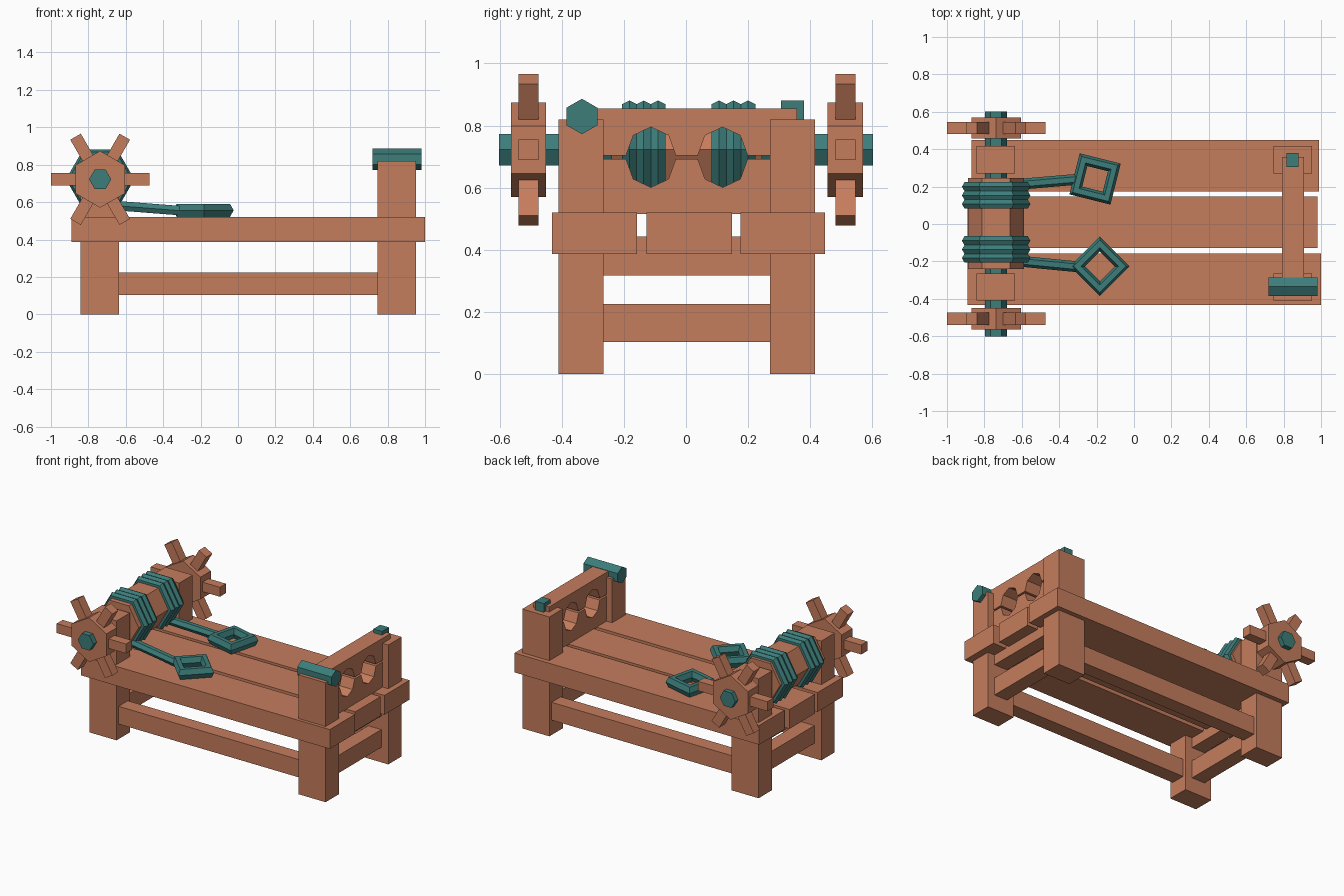
import bpy, bmesh, math
from mathutils import Vector, Matrix

if "Cube" in bpy.data.objects:
    bpy.data.objects.remove(bpy.data.objects["Cube"])


def material(name, rgb):
    m = bpy.data.materials.new(name)
    m.diffuse_color = (*rgb, 1)
    m.use_nodes = True
    m.node_tree.nodes["Principled BSDF"].inputs["Base Color"].default_value = m.diffuse_color
    return m


WOOD = material("reddish wood", (0.56, 0.205, 0.11))
TEAL = material("teal rope and metal", (0.045, 0.205, 0.195))


def make(name, bm, mat):
    bmesh.ops.recalc_face_normals(bm, faces=bm.faces)
    me = bpy.data.meshes.new(name)
    bm.to_mesh(me)
    bm.free()
    me.materials.append(mat)
    ob = bpy.data.objects.new(name, me)
    bpy.context.collection.objects.link(ob)
    return ob


def box(name, x, y, z, mat=WOOD):
    bm = bmesh.new()
    size = [b - a for a, b in (x, y, z)]
    mid = [(a + b) / 2 for a, b in (x, y, z)]
    bmesh.ops.create_cube(bm, size=1, matrix=Matrix.Translation(mid) @ Matrix.Diagonal((*size, 1)))
    return make(name, bm, mat)


def extrude(bm, pts, vec):
    f = bm.faces.new([bm.verts.new(p) for p in pts])
    r = bmesh.ops.extrude_face_region(bm, geom=[f], use_keep_orig=True)
    bmesh.ops.translate(bm, vec=vec, verts=[v for v in r["geom"] if isinstance(v, bmesh.types.BMVert)])


def rod(name, a, b, r, mat, turn=0.0, sides=6):
    """Prism from a to b; the first corner lies sideways, rotated by turn."""
    a, b = Vector(a), Vector(b)
    d = (b - a).normalized()
    u = d.cross(Vector((0, 0, 1))).normalized()
    w = u.cross(d)
    angles = [turn + math.tau * i / sides for i in range(sides)]
    bm = bmesh.new()
    extrude(bm, [a + r * (math.cos(t) * u + math.sin(t) * w) for t in angles], b - a)
    return make(name, bm, mat)


def ring(name, loc, rot, major, minor, seg):
    bpy.ops.mesh.primitive_torus_add(major_segments=seg, minor_segments=6, major_radius=major,
                                     minor_radius=minor, location=loc, rotation=rot)
    ob = bpy.context.object
    ob.name = name
    ob.data.materials.append(TEAL)
    for p in ob.data.polygons:
        p.use_smooth = False
    return ob


# Bed planks
box("front_plank", (-0.89, 1.0), (-0.432, -0.157), (0.387, 0.52))
box("middle_plank", (-0.89, 0.98), (-0.127, 0.148), (0.387, 0.52))
box("back_plank", (-0.87, 0.99), (0.175, 0.448), (0.387, 0.52))

# Legs that continue upward as posts
for end, x in (("drum", (-0.843, -0.636)), ("stock", (0.747, 0.953))):
    box("front_%s_post" % end, x, (-0.41, -0.265), (0, 0.82))
    box("back_%s_post" % end, x, (0.27, 0.416), (0, 0.82))
    c = sum(x) / 2
    # End rails
    box(end + "_lower_rail", (c - 0.05, c + 0.05), (-0.28, 0.28), (0.103, 0.225))
    box(end + "_upper_rail", (c - 0.05, c + 0.05), (-0.28, 0.28), (0.318, 0.442))

# Long rails
for side, y in (("front", -0.337), ("back", 0.343)):
    box(side + "_long_rail", (-0.66, 0.77), (y - 0.05, y + 0.05), (0.103, 0.225))


# Stock boards with half-octagon notches along the meeting edge
def stock(name, y0, y1, edge, far):
    s = 1 if far > edge else -1
    pts = [(0.79, y0, far), (0.79, y0, edge)]
    for c in (-0.113, 0.118):
        for i in range(5):
            t = math.pi * (1 - i / 4)
            pts.append((0.79, c + 0.08 * math.cos(t), edge + s * 0.091 * math.sin(t)))
    pts += [(0.79, y1, edge), (0.79, y1, far)]
    bm = bmesh.new()
    extrude(bm, pts, (0.12, 0, 0))
    make(name, bm, WOOD)


stock("lower_stock_board", -0.30, 0.30, 0.692, 0.515)
stock("upper_stock_board", -0.33, 0.357, 0.704, 0.855)

# Stock hinge and latch
rod("stock_hinge", (0.72, -0.335, 0.829), (0.98, -0.335, 0.829), 0.057, TEAL, math.pi / 6)
box("stock_latch", (0.815, 0.88), (0.305, 0.38), (0.79, 0.88), TEAL)

# Axle and drum
AX, AZ = -0.737, 0.722
rod("axle", (AX, -0.602, AZ), (AX, 0.602, AZ), 0.059, TEAL)
rod("drum", (AX, -0.24, AZ), (AX, 0.245, AZ), 0.15, WOOD)

# Rope coils wound on the drum
for side, mid in (("front", -0.136), ("back", 0.153)):
    for k in (-1, 0, 1):
        ring("%s_coil_%d" % (side, k + 2), (AX, mid + k * 0.0465, AZ), (math.pi / 2, 0, 0), 0.155, 0.028, 6)

# Capstan wheels with handles
for side, y in (("front", -0.507), ("back", 0.513)):
    rod(side + "_hub", (AX, y - 0.057, AZ), (AX, y + 0.057, AZ), 0.152, WOOD, math.pi / 6)
    for i in range(6):
        bm = bmesh.new()
        m = (Matrix.Translation((AX, y, AZ)) @ Matrix.Rotation(i * math.pi / 3, 4, "Y")
             @ Matrix.Translation((0.1815, 0, 0)) @ Matrix.Diagonal((0.163, 0.065, 0.065, 1)))
        bmesh.ops.create_cube(bm, size=1, matrix=m)
        make("%s_handle_%d" % (side, i + 1), bm, WOOD)

# Ropes and wrist loops
rod("front_rope", (-0.70, -0.19, 0.585), (-0.29, -0.23, 0.553), 0.029, TEAL)
rod("back_rope", (-0.70, 0.205, 0.585), (-0.29, 0.24, 0.553), 0.029, TEAL)
ring("front_loop", (-0.183, -0.226, 0.556), (0, 0, 0), 0.12, 0.04, 4)
ring("back_loop", (-0.208, 0.241, 0.556), (0, 0, math.radians(31)), 0.12, 0.04, 4)
